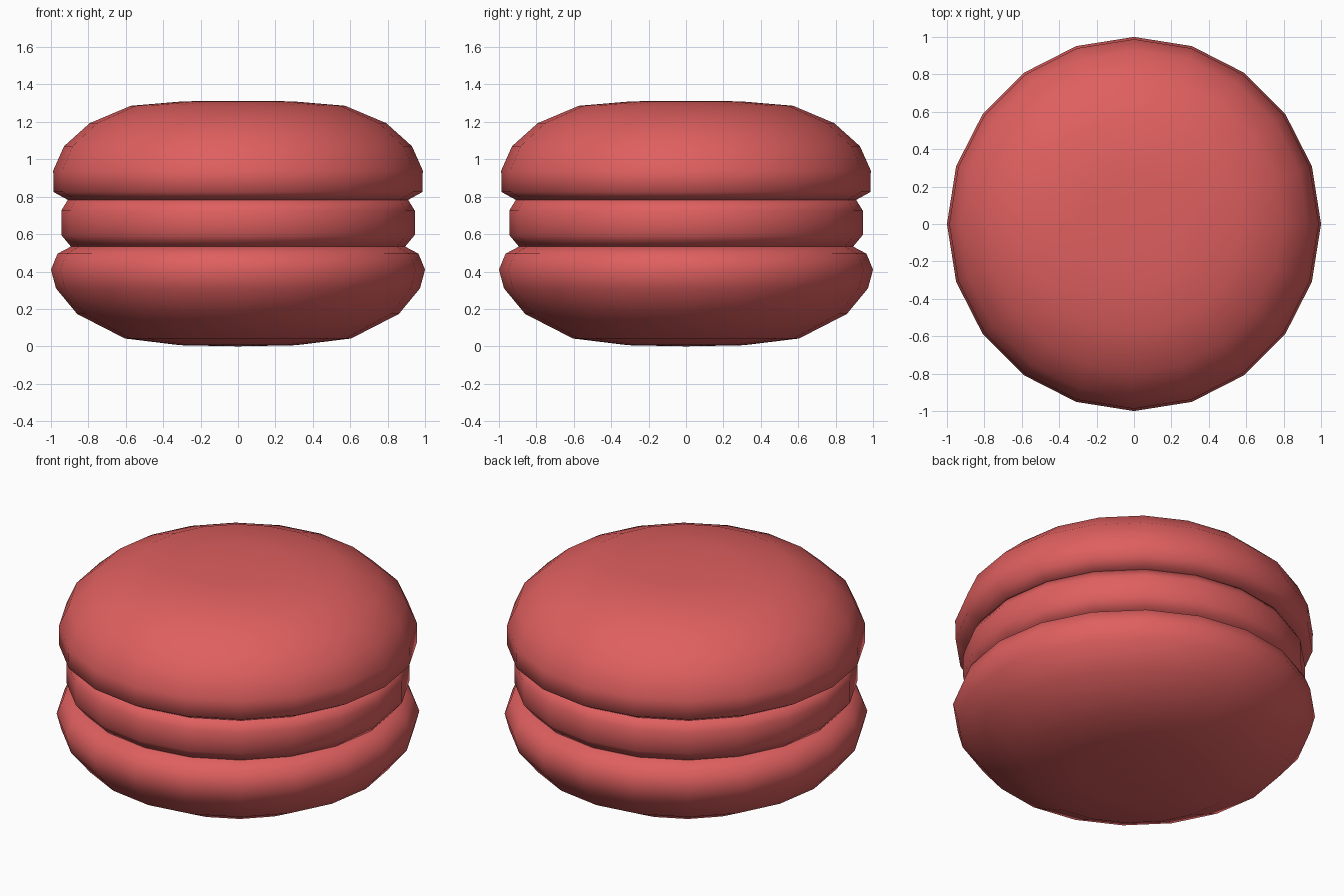
import bpy, bmesh, math

if "Cube" in bpy.data.objects:
    bpy.data.objects.remove(bpy.data.objects["Cube"])

SIDES = 20

red = bpy.data.materials.new("soft red")
red.diffuse_color = (0.74, 0.115, 0.115, 1)
red.use_nodes = True
red.node_tree.nodes["Principled BSDF"].inputs["Base Color"].default_value = red.diffuse_color


def lathe(name, profile):
    """Revolve (radius, z) points around z; radius 0 makes a pole."""
    bm = bmesh.new()
    rings = []
    for r, z in profile:
        if r == 0:
            rings.append([bm.verts.new((0, 0, z))] * SIDES)
        else:
            rings.append([bm.verts.new((r * math.cos(2 * math.pi * i / SIDES),
                                        r * math.sin(2 * math.pi * i / SIDES), z))
                          for i in range(SIDES)])
    for a, b in zip(rings, rings[1:]):
        for i in range(SIDES):
            j = (i + 1) % SIDES
            bm.faces.new(list(dict.fromkeys((a[i], a[j], b[j], b[i]))))
    bmesh.ops.recalc_face_normals(bm, faces=bm.faces)
    me = bpy.data.meshes.new(name)
    bm.to_mesh(me)
    bm.free()
    me.materials.append(red)
    ob = bpy.data.objects.new(name, me)
    bpy.context.collection.objects.link(ob)
    bpy.ops.object.select_all(action='DESELECT')
    ob.select_set(True)
    bpy.context.view_layer.objects.active = ob
    bpy.ops.object.shade_smooth_by_angle(angle=math.radians(75))
    return ob


# Lower shell
lathe("lower_shell", [(0, 0), (0.31, 0.006), (0.605, 0.042), (0.86, 0.173),
                      (0.973, 0.31), (1.0, 0.41), (0.965, 0.495),
                      (0.89, 0.535), (0, 0.535)])
# Filling between the shells
lathe("filling", [(0, 0.535), (0.895, 0.535), (0.945, 0.595),
                  (0.945, 0.725), (0.91, 0.783), (0, 0.783)])
# Upper shell
lathe("upper_shell", [(0, 0.783), (0.91, 0.783), (0.986, 0.825),
                      (0.988, 0.94), (0.93, 1.07), (0.793, 1.193),
                      (0.573, 1.286), (0.29, 1.31), (0, 1.312)])
